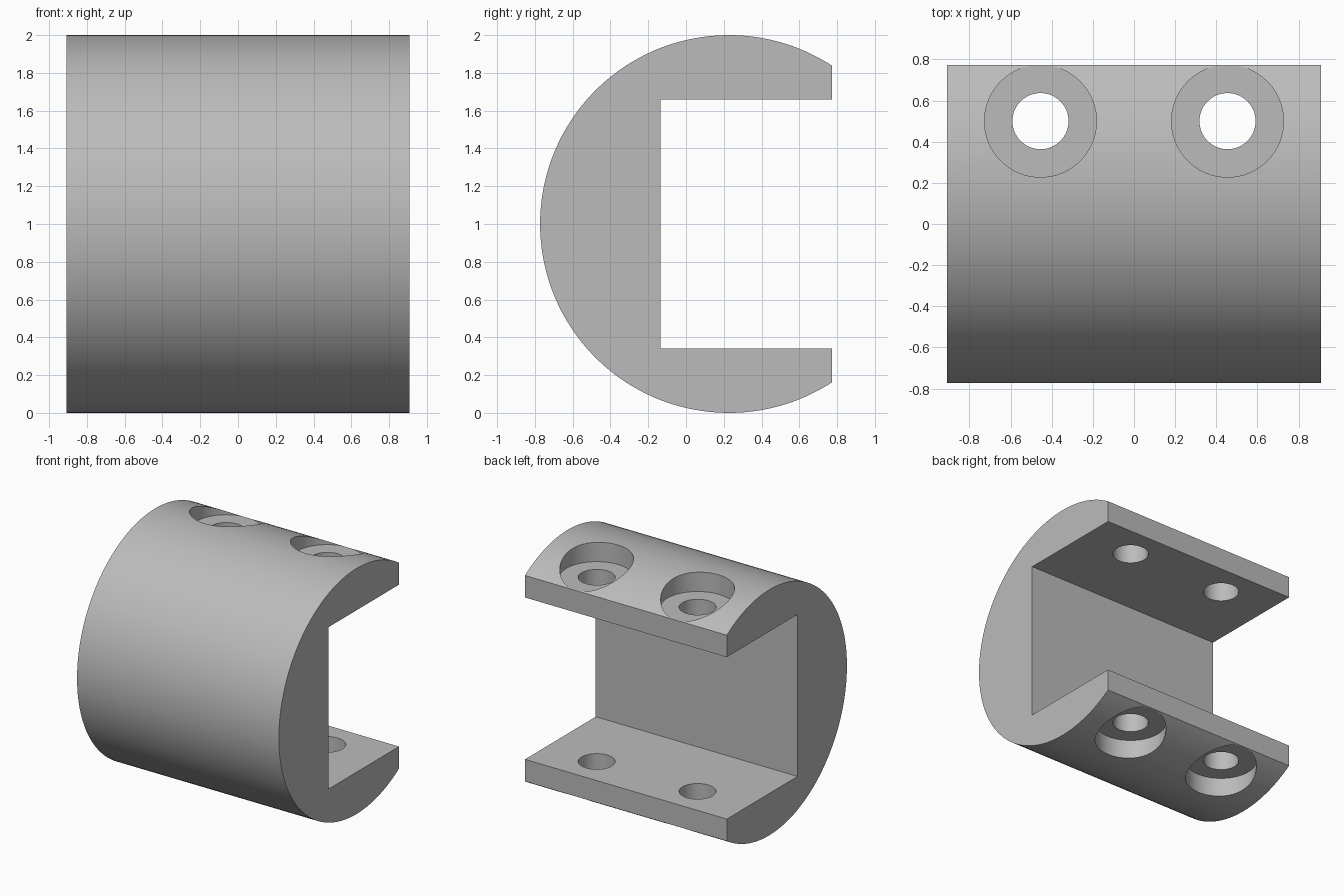
import bpy, bmesh
from math import sin, cos, acos, pi, radians

if "Cube" in bpy.data.objects:
    bpy.data.objects.remove(bpy.data.objects["Cube"])

HALF_W = 0.909            # half length along x
BACK = 0.773              # flat back plane
AXIS_Y = BACK - 0.5455    # axis of the round body
SLOT_Y, SLOT_H = -0.136, 0.659
HOLE_X, HOLE_Y = 0.4545, 0.5
SEAT = 0.841              # height of the bolt seats from the axis

grey = bpy.data.materials.new("plain_grey")
grey.use_nodes = True
grey.diffuse_color = (0.5, 0.5, 0.5, 1)
grey.node_tree.nodes["Principled BSDF"].inputs["Base Color"].default_value = grey.diffuse_color

# Clamp body: C-shaped profile extruded along x
start = acos(BACK - AXIS_Y)
steps = 96
angles = [start + (2 * pi - 2 * start) * i / steps for i in range(steps + 1)]
profile = [(AXIS_Y + cos(a), 1 + sin(a)) for a in angles]
profile += [(BACK, 1 - SLOT_H), (SLOT_Y, 1 - SLOT_H), (SLOT_Y, 1 + SLOT_H), (BACK, 1 + SLOT_H)]

bm = bmesh.new()
face = bm.faces.new([bm.verts.new((-HALF_W, y, z)) for y, z in profile])
extruded = bmesh.ops.extrude_face_region(bm, geom=[face])["geom"]
bmesh.ops.translate(bm, vec=(2 * HALF_W, 0, 0),
                    verts=[v for v in extruded if isinstance(v, bmesh.types.BMVert)])
bmesh.ops.recalc_face_normals(bm, faces=bm.faces)
mesh = bpy.data.meshes.new("clamp_body")
bm.to_mesh(mesh)
bm.free()
body = bpy.data.objects.new("clamp_body", mesh)
bpy.context.collection.objects.link(body)
mesh.materials.append(grey)


def drill(name, x, radius, z0, z1):
    """Cut a vertical round hole through the body between two heights."""
    bpy.ops.mesh.primitive_cylinder_add(vertices=64, radius=radius, depth=z1 - z0,
                                        location=(x, HOLE_Y, (z0 + z1) / 2))
    cutter = bpy.context.object
    cutter.name = name
    cutter.hide_render = True
    cutter.data.materials.append(grey)
    mod = body.modifiers.new(name, "BOOLEAN")
    mod.operation, mod.solver, mod.object = "DIFFERENCE", "EXACT", cutter
    bpy.context.view_layer.objects.active = body
    bpy.ops.object.modifier_apply(modifier=name)
    bpy.data.objects.remove(cutter)


# Bolt holes with flat counterbored seats, above and below
for x in (-HOLE_X, HOLE_X):
    drill("bolt_hole", x, 0.1364, -0.5, 2.5)
    drill("top_counterbore", x, 0.2725, 1 + SEAT, 2.5)
    drill("bottom_counterbore", x, 0.2725, -0.5, 1 - SEAT)

bpy.ops.object.select_all(action="DESELECT")
body.select_set(True)
bpy.context.view_layer.objects.active = body
bpy.ops.object.shade_smooth_by_angle(angle=radians(20))
